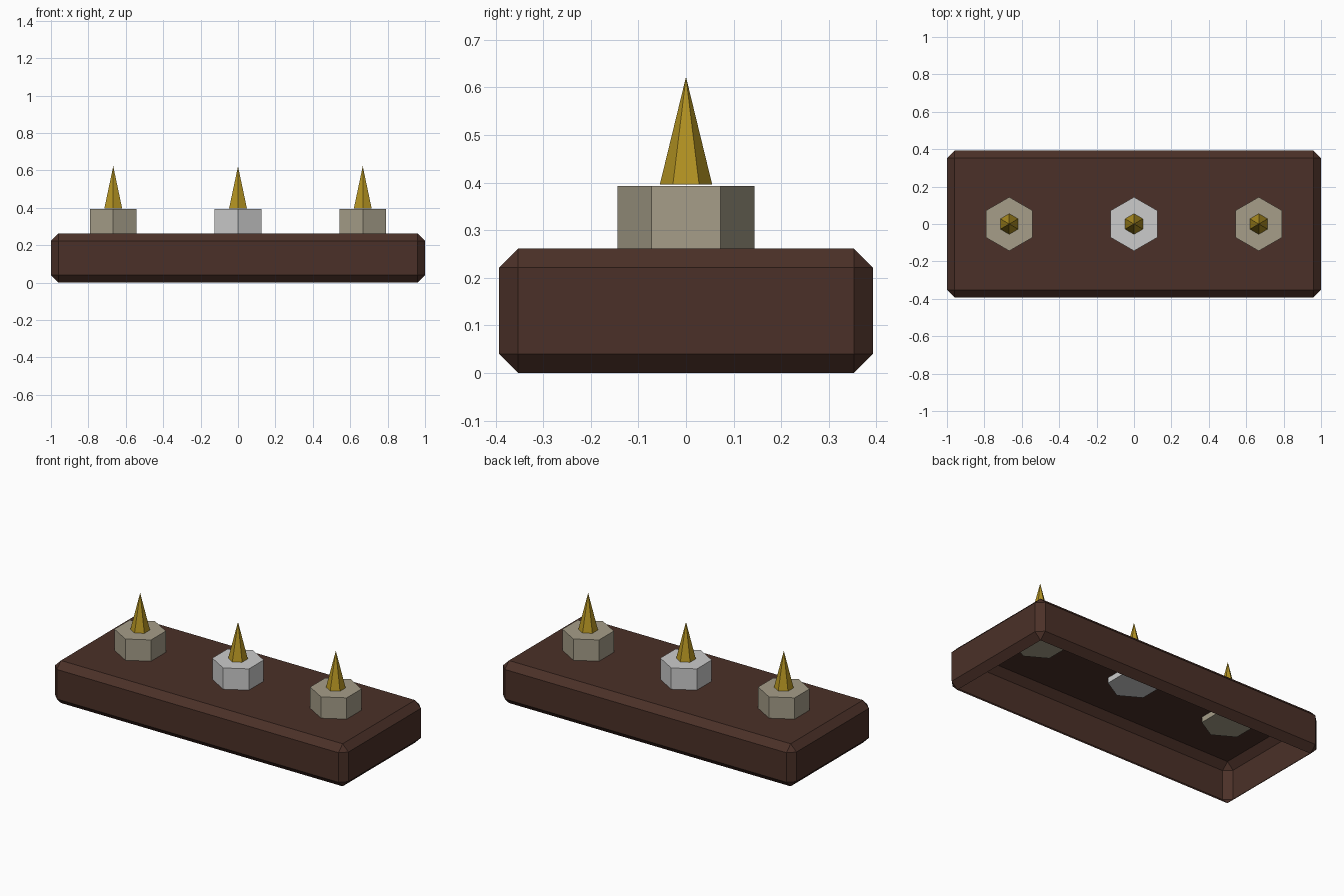
import bpy, bmesh, math
from mathutils import Matrix

if "Cube" in bpy.data.objects:
    bpy.data.objects.remove(bpy.data.objects["Cube"])


def material(name, rgb):
    m = bpy.data.materials.new(name)
    m.diffuse_color = (*rgb, 1)
    m.use_nodes = True
    m.node_tree.nodes["Principled BSDF"].inputs["Base Color"].default_value = m.diffuse_color
    return m


def finish(name, bm, mat=None):
    mesh = bpy.data.meshes.new(name)
    bmesh.ops.recalc_face_normals(bm, faces=bm.faces)
    bm.to_mesh(mesh)
    bm.free()
    ob = bpy.data.objects.new(name, mesh)
    bpy.context.collection.objects.link(ob)
    if mat:
        mesh.materials.append(mat)
    return ob


def hexagon(name, x, z0, z1, r0, r1, mat=None):
    # six-sided prism or spike with points towards +y and -y
    bm = bmesh.new()
    bmesh.ops.create_cone(bm, cap_ends=True, segments=6, radius1=r0, radius2=r1, depth=z1 - z0,
                          matrix=Matrix.Translation((x, 0, (z0 + z1) / 2)))
    bmesh.ops.remove_doubles(bm, verts=bm.verts, dist=1e-5)
    ob = finish(name, bm, mat)
    # make sure the points lie on the y axis
    if max(v.co.y for v in ob.data.vertices) < r0 * 0.95:
        ob.data.transform(Matrix.Translation((x, 0, 0)) @ Matrix.Rotation(math.pi / 6, 4, 'Z')
                          @ Matrix.Translation((-x, 0, 0)))
    return ob


brown = material("dark_wood", (0.07, 0.03, 0.021))
gold = material("gold", (0.45, 0.29, 0.016))
beige = material("beige", (0.38, 0.34, 0.25))

# chamfered base tray, open underneath
W, D, H = 2.0, 0.785, 0.262
bm = bmesh.new()
bmesh.ops.create_cube(bm, size=1, matrix=Matrix.Translation((0, 0, H / 2)) @ Matrix.Diagonal((W, D, H, 1)))
bmesh.ops.bevel(bm, geom=bm.edges[:], offset=0.04, segments=1, affect='EDGES', profile=0.5)
base = finish("base", bm, brown)
bm = bmesh.new()
bm.from_mesh(base.data)
bmesh.ops.delete(bm, geom=[f for f in bm.faces if f.normal.z < -0.9], context='FACES')
bm.to_mesh(base.data)
bm.free()

# hexagonal sockets through the top, each with a spike
for label, x, mat in (("left", -0.667, beige), ("middle", 0, None), ("right", 0.667, beige)):
    hexagon(label + "_socket", x, 0.229, 0.393, 0.144, 0.144, mat)
    hexagon(label + "_spike", x, 0.396, 0.622, 0.055, 0, gold)
